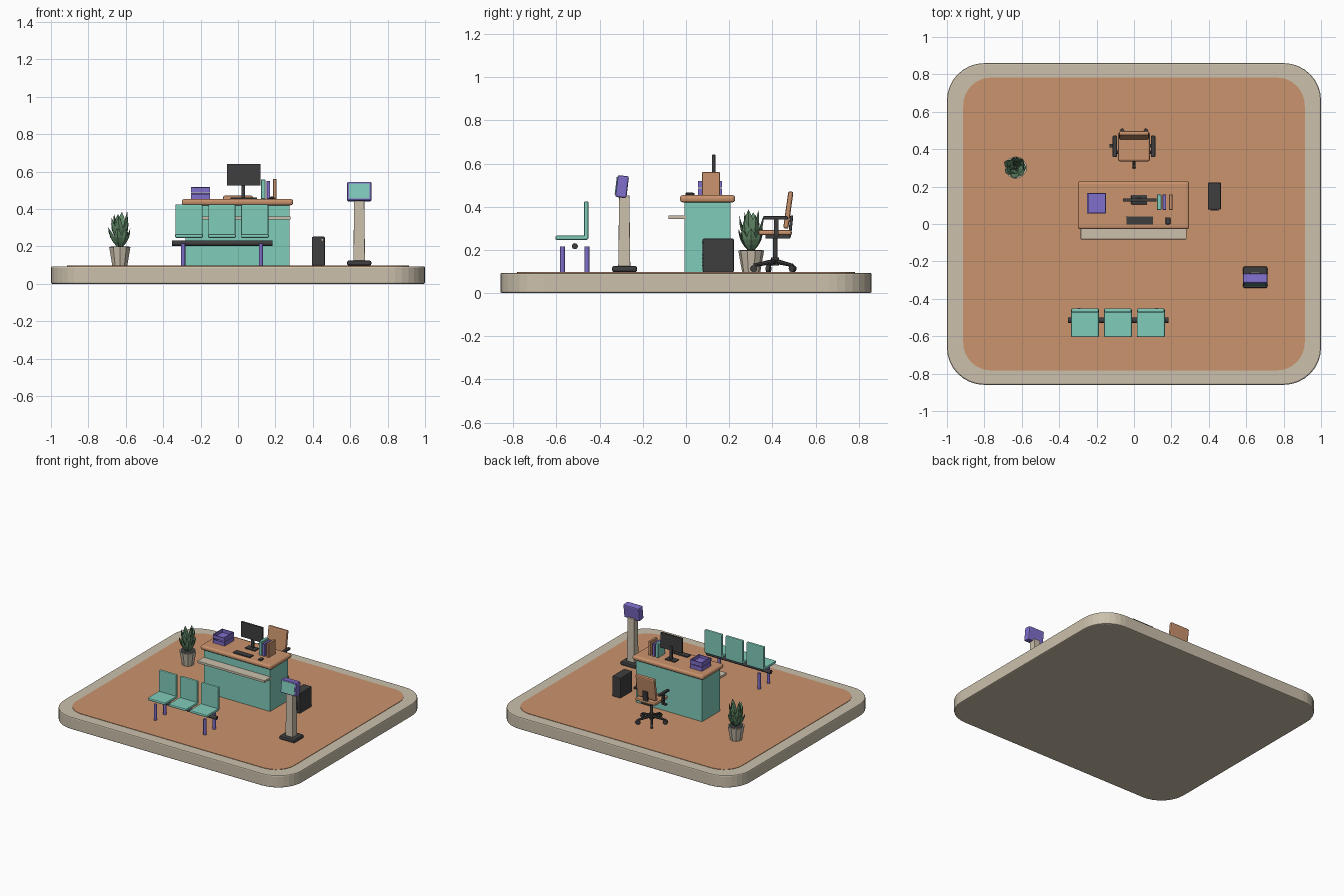
import bpy, bmesh, math, random
from mathutils import Vector, Matrix

if "Cube" in bpy.data.objects:
    bpy.data.objects.remove(bpy.data.objects["Cube"])

random.seed(4)


def mat(name, r, g, b):
    m = bpy.data.materials.new(name)
    lin = [((c / 255 + 0.055) / 1.055) ** 2.4 for c in (r, g, b)]
    m.diffuse_color = (*lin, 1)
    m.use_nodes = True
    m.node_tree.nodes["Principled BSDF"].inputs["Base Color"].default_value = m.diffuse_color
    return m


BEIGE = mat("beige", 203, 192, 172)
CLAY = mat("terracotta", 202, 147, 109)
TEAL = mat("teal", 128, 204, 187)
PURPLE = mat("purple", 128, 110, 202)
DARK = mat("charcoal", 62, 62, 64)
GREEN = mat("leaf green", 98, 138, 104)


def finish(name, bm, m, bevel=0.0, seg=2, smooth=False):
    bmesh.ops.recalc_face_normals(bm, faces=bm.faces)
    me = bpy.data.meshes.new(name)
    bm.to_mesh(me)
    bm.free()
    me.materials.append(m)
    ob = bpy.data.objects.new(name, me)
    bpy.context.collection.objects.link(ob)
    if bevel:
        b = ob.modifiers.new("bevel", "BEVEL")
        b.width, b.segments, b.limit_method = bevel, seg, "ANGLE"
        b.angle_limit = math.radians(40)
    if smooth:
        bpy.ops.object.select_all(action="DESELECT")
        ob.select_set(True)
        bpy.context.view_layer.objects.active = ob
        bpy.ops.object.shade_smooth_by_angle(angle=math.radians(35))
    return ob


def box(name, x, y, z, m, bevel=0.0, seg=2, tilt=0.0):
    """Box from (min, max) ranges, tilted about its own x axis."""
    bm = bmesh.new()
    size = [r[1] - r[0] for r in (x, y, z)]
    mid = [(r[0] + r[1]) / 2 for r in (x, y, z)]
    M = Matrix.Translation(mid) @ Matrix.Rotation(tilt, 4, "X") @ Matrix.Diagonal((*size, 1))
    bmesh.ops.create_cube(bm, size=1, matrix=M)
    return finish(name, bm, m, bevel, seg)


def rod(name, a, b, r1, m, r2=None, sides=16, smooth=True):
    """Round bar or cone between two points."""
    a, b = Vector(a), Vector(b)
    M = Matrix.Translation((a + b) / 2) @ (b - a).to_track_quat("Z", "Y").to_matrix().to_4x4()
    bm = bmesh.new()
    bmesh.ops.create_cone(bm, cap_ends=True, segments=sides, radius1=r1,
                          radius2=r1 if r2 is None else r2, depth=(b - a).length, matrix=M)
    return finish(name, bm, m, smooth=smooth)


def slab(name, hx, hy, r, z0, z1, m, bevel=0.0):
    """Rounded rectangle plate."""
    bm = bmesh.new()
    vs = []
    for k, (sx, sy) in enumerate([(1, 1), (-1, 1), (-1, -1), (1, -1)]):
        for i in range(9):
            t = math.pi / 2 * (k + i / 8)
            vs.append(bm.verts.new((sx * (hx - r) + r * math.cos(t), sy * (hy - r) + r * math.sin(t), z0)))
    f = bm.faces.new(vs)
    ext = bmesh.ops.extrude_face_region(bm, geom=[f])
    for v in ext["geom"]:
        if isinstance(v, bmesh.types.BMVert):
            v.co.z = z1
    return finish(name, bm, m, bevel)


F = 0.097  # floor height

# platform
slab("platform", 1.0, 0.86, 0.20, 0, 0.094, BEIGE, 0.008)
slab("floor_panel", 0.913, 0.783, 0.15, 0.09, F, CLAY)

# desk
box("desk_body", (-0.28, 0.275), (-0.008, 0.207), (F, 0.425), TEAL)
box("desk_top", (-0.3, 0.295), (-0.028, 0.228), (0.42, 0.454), CLAY, 0.014, 3)
box("visitor_shelf", (-0.285, 0.28), (-0.082, 0.0), (0.343, 0.36), BEIGE, 0.002)

# monitor, keyboard and mouse
D = 0.453
box("monitor_base", (-0.015, 0.07), (0.105, 0.155), (D, 0.462), DARK, 0.003)
box("monitor_neck", (0.02, 0.038), (0.13, 0.142), (0.46, 0.56), DARK)
box("monitor_screen", (-0.06, 0.12), (0.12, 0.136), (0.526, 0.641), DARK, 0.003)
box("keyboard", (-0.04, 0.102), (-0.003, 0.04), (D, 0.463), DARK, 0.003)
box("mouse", (0.168, 0.195), (-0.002, 0.036), (D, 0.466), DARK, 0.006)

# books
for i, (x0, x1, h, m) in enumerate([(0.123, 0.146, 0.558, TEAL), (0.153, 0.172, 0.55, PURPLE),
                                    (0.187, 0.206, 0.56, CLAY)]):
    box(f"book_{i}", (x0, x1), (0.075, 0.158), (D, h), m, 0.002, 1)

# two stacked paper trays
for i in range(2):
    z = D + 0.002 + i * 0.034
    box(f"tray_floor_{i}", (-0.25, -0.15), (0.055, 0.167), (z, z + 0.006), PURPLE)
    for s, x in (("left", -0.25), ("right", -0.156)):
        box(f"tray_{s}_wall_{i}", (x, x + 0.006), (0.055, 0.167), (z, z + 0.03), PURPLE)
    box(f"tray_back_{i}", (-0.25, -0.15), (0.161, 0.167), (z, z + 0.03), PURPLE)
    box(f"tray_front_{i}", (-0.25, -0.15), (0.055, 0.061), (z, z + 0.026), PURPLE)

# office chair
CY = 0.413
box("chair_seat", (-0.085, 0.085), (0.335, 0.49), (0.268, 0.292), CLAY, 0.009)
box("chair_back", (-0.08, 0.08), (0.462, 0.486), (0.298, 0.472), CLAY, 0.009, 2, math.radians(-8))
box("chair_back_bracket", (-0.02, 0.02), (0.478, 0.492), (0.262, 0.36), DARK, 0.003, 2, math.radians(-6))
box("chair_mechanism", (-0.04, 0.04), (CY - 0.045, CY + 0.07), (0.252, 0.27), DARK, 0.003)
rod("chair_column", (0, CY, 0.13), (0, CY, 0.26), 0.011, DARK)
rod("chair_hub", (0, CY, 0.128), (0, CY, 0.165), 0.019, DARK)
for s, n in ((-1, "left"), (1, "right")):
    x = s * 0.102
    box(f"{n}_armrest", (x - 0.012, x + 0.012), (0.357, 0.472), (0.34, 0.356), DARK, 0.005)
    box(f"{n}_arm_post", (x - 0.006, x + 0.006), (0.408, 0.428), (0.265, 0.345), DARK)
    box(f"{n}_arm_bracket", (x - 0.03, x + 0.006), (0.408, 0.428), (0.262, 0.272), DARK)
for k in range(5):
    t = math.radians(-90 + 72 * k)
    c, s = math.cos(t), math.sin(t)
    rod(f"chair_leg_{k}", (0, CY, 0.148), (c * 0.1, CY + s * 0.1, 0.128), 0.012, DARK, 0.008, 8)
    p = Vector((c * 0.1, CY + s * 0.1, F + 0.016))
    d = Vector((-s, c, 0)) * 0.009
    rod(f"caster_{k}", p - d, p + d, 0.016, DARK)

# computer tower with front details
box("computer_tower", (0.395, 0.465), (0.077, 0.222), (F, 0.252), DARK, 0.006)
for i in range(4):
    z = 0.125 + i * 0.016
    box(f"tower_vent_{i}", (0.41, 0.45), (0.073, 0.08), (z, z + 0.006), DARK)
rod("tower_button", (0.45, 0.08, 0.235), (0.45, 0.073, 0.235), 0.005, BEIGE)

# check-in kiosk
box("kiosk_base", (0.583, 0.713), (-0.343, -0.226), (F, 0.125), DARK, 0.01)
bm = bmesh.new()
bmesh.ops.create_cube(bm, size=1, matrix=Matrix.Translation((0.648, -0.286, 0.288)) @ Matrix.Diagonal((0.062, 0.056, 0.33, 1)))
for v in bm.verts:
    if v.co.z > 0.3:  # taper the post
        v.co.x = 0.648 + (v.co.x - 0.648) * 0.88
        v.co.y = -0.286 + (v.co.y + 0.286) * 0.85
finish("kiosk_post", bm, BEIGE, 0.003)
T = math.radians(-7)
box("kiosk_head", (0.583, 0.714), (-0.322, -0.27), (0.442, 0.544), PURPLE, 0.008, 2, T)
n = Vector((0, -math.cos(T), -math.sin(T))) * 0.027
cy, cz = -0.296 + n.y, 0.493 + n.z
box("kiosk_screen", (0.594, 0.703), (cy - 0.003, cy + 0.003), (cz - 0.041, cz + 0.041), TEAL, 0, 1, T)

# waiting bench
for i in range(3):
    x = -0.262 + i * 0.176
    box(f"bench_seat_{i}", (x - 0.075, x + 0.075), (-0.605, -0.455), (0.246, 0.266), TEAL, 0.007)
    box(f"bench_back_{i}", (x - 0.073, x + 0.073), (-0.473, -0.451), (0.25, 0.425), TEAL, 0.007)
rod("bench_beam", (-0.354, -0.515, 0.217), (0.185, -0.515, 0.217), 0.014, DARK)
for x in (-0.293, 0.122):
    for y in (-0.572, -0.459):
        rod(f"bench_leg_{x}_{y}", (x, y, F), (x, y, 0.216), 0.011, PURPLE)

# potted plant
PX, PY = -0.632, 0.302
rod("pot", (PX, PY, F), (PX, PY, 0.198), 0.042, BEIGE, 0.06, 10, False)
rod("soil", (PX, PY, 0.196), (PX, PY, 0.2), 0.052, DARK, 0.052, 10, False)
rod("plant_stem", (PX, PY, 0.19), (PX, PY, 0.27), 0.008, GREEN, 0.005, 6, False)


def leaf(name, ang, lean, base, length, width):
    """Thick folded leaf: a lengthwise run of diamond sections."""
    bm = bmesh.new()
    d = Vector((math.cos(ang), math.sin(ang), 0))
    side = Vector((-d.y, d.x, 0))
    rings = []
    for t, w in ((0, 0.12), (0.3, 0.8), (0.55, 1), (0.8, 0.65), (1, 0.04)):
        out = math.sin(lean) * t * length * (1.15 - 0.25 * t)
        p = Vector((PX, PY, base + math.cos(lean) * t * length)) + d * (out + 0.012)
        h = w * width / 2
        nrm = (d * math.cos(lean) - Vector((0, 0, math.sin(lean)))) * w
        rings.append([bm.verts.new(q) for q in (p + side * h, p + nrm * 0.011, p - side * h, p - nrm * 0.003)])
    for a, b in zip(rings, rings[1:]):
        for k in range(4):
            bm.faces.new((a[k], a[(k + 1) % 4], b[(k + 1) % 4], b[k]))
    bm.faces.new(rings[0])
    bm.faces.new(rings[-1])
    finish(name, bm, GREEN)


# leaf whorls: count, lean in degrees, base height, length
for w, (count, lean, base, length) in enumerate([(7, 27, 0.195, 0.125), (6, 18, 0.225, 0.14), (4, 9, 0.24, 0.15)]):
    for k in range(count):
        a = 2 * math.pi * (k + w * 0.4) / count
        leaf(f"leaf_{w}_{k}", a, math.radians(lean + random.uniform(-3, 4)), base,
             length * random.uniform(0.88, 1.02), 0.046)
